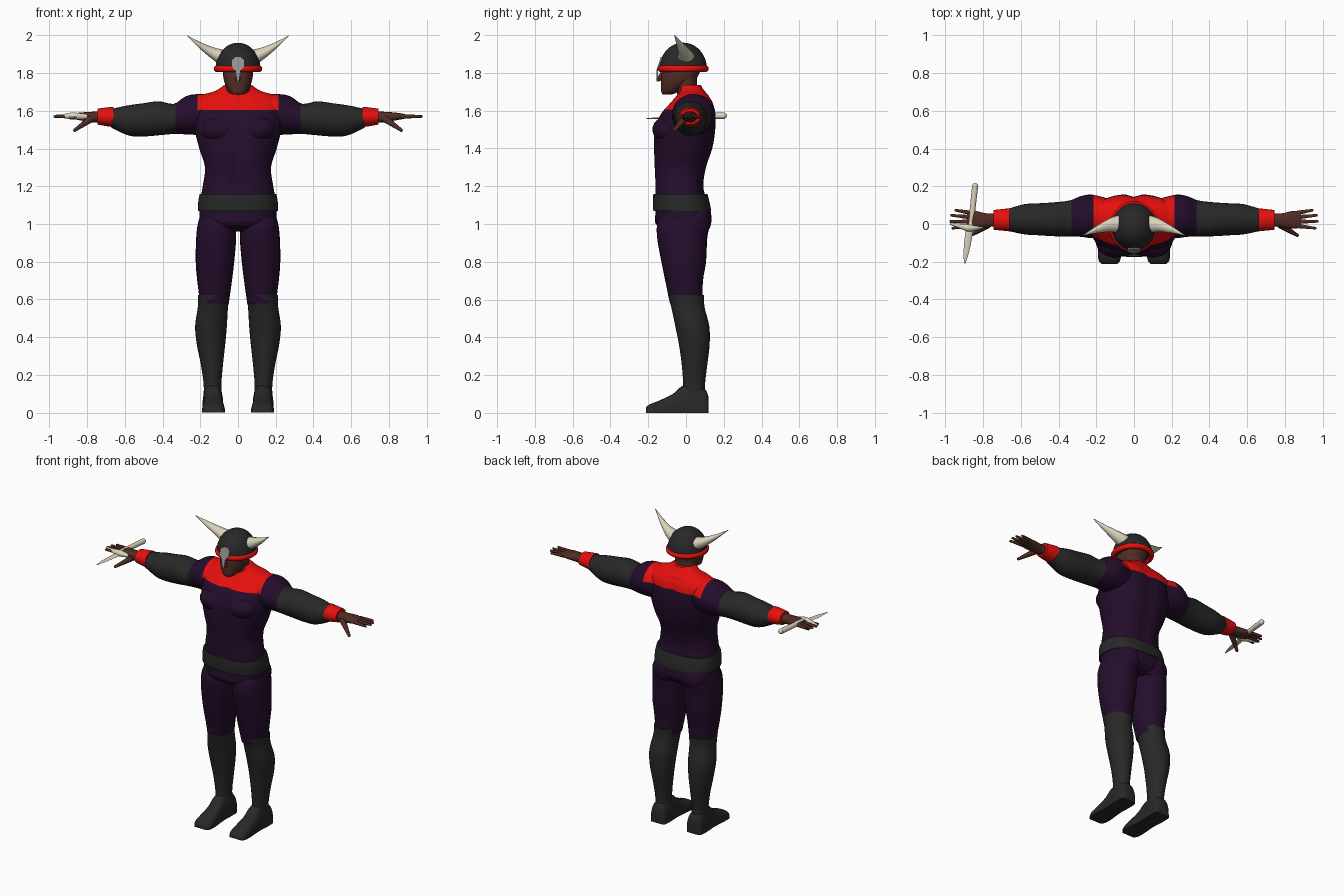
import bpy, bmesh
from math import sin, cos, pi, radians, copysign, exp
from mathutils import Vector

if "Cube" in bpy.data.objects:
    bpy.data.objects.remove(bpy.data.objects["Cube"])


def material(name, r, g, b):
    m = bpy.data.materials.new(name)
    m.use_nodes = True
    m.diffuse_color = (r, g, b, 1)
    bsdf = m.node_tree.nodes["Principled BSDF"]
    bsdf.inputs["Base Color"].default_value = (r, g, b, 1)
    bsdf.inputs["Roughness"].default_value = 0.8
    return m


PURPLE = material("dark purple cloth", 0.018, 0.004, 0.025)
RED = material("red cloth", 0.8, 0.005, 0.004)
CHARCOAL = material("charcoal leather", 0.021, 0.021, 0.021)
SKIN = material("brown skin", 0.085, 0.025, 0.018)
BONE = material("bone", 0.7, 0.65, 0.5)
STEEL = material("grey steel", 0.3, 0.3, 0.3)


def finish(name, bm, mats, cuts=(), paint=None, angle=50):
    """Cut along colour borders, colour the faces and make the object."""
    for co, no in cuts:
        bmesh.ops.bisect_plane(bm, geom=bm.verts[:] + bm.edges[:] + bm.faces[:],
                               plane_co=co, plane_no=no)
    bmesh.ops.recalc_face_normals(bm, faces=bm.faces[:])
    if paint:
        for f in bm.faces:
            f.material_index = paint(f.calc_center_median())
    me = bpy.data.meshes.new(name)
    bm.to_mesh(me)
    bm.free()
    for m in mats:
        me.materials.append(m)
    me.shade_smooth()
    me.set_sharp_from_angle(angle=radians(angle))
    ob = bpy.data.objects.new(name, me)
    bpy.context.collection.objects.link(ob)
    return ob


def spline(rows, steps):
    """Catmull-Rom interpolation through rows of numbers."""
    out = []
    for i in range(len(rows) - 1):
        quad = rows[max(i - 1, 0)], rows[i], rows[i + 1], rows[min(i + 2, len(rows) - 1)]
        for k in range(steps):
            t = k / steps
            out.append([b + t * (c - a) / 2 + t * t * (a - 2.5 * b + 2 * c - d / 2)
                        + t ** 3 * (3 * b - a - 3 * c + d) / 2 for a, b, c, d in zip(*quad)])
    return out + [list(rows[-1])]


def loft(name, axis, rows, mats, side=1, n=28, power=2.0, steps=4, shape=None, **kw):
    """Skin rounded sections: (position, centre a, centre b, radius a, radius b)."""
    bm = bmesh.new()
    rings = []
    for pos, ca, cb, ra, rb in spline(rows, steps):
        ring = []
        for k in range(n):
            u, v = cos(2 * pi * k / n), sin(2 * pi * k / n)
            p = [ca + ra * copysign(abs(u) ** (2 / power), u),
                 cb + rb * copysign(abs(v) ** (2 / power), v)]
            p.insert("xyz".index(axis), pos)
            p = Vector(shape(*p) if shape else p)
            p.x *= side
            ring.append(bm.verts.new(p))
        rings.append(ring)
    for r, s in zip(rings, rings[1:]):
        for k in range(n):
            bm.faces.new((r[k], r[(k + 1) % n], s[(k + 1) % n], s[k]))
    bm.faces.new(rings[0])
    bm.faces.new(rings[-1])
    return finish(name, bm, mats, **kw)


def taper(name, p, q, r1, r2, mat, side=1):
    """Tapered round bar from p to q with a rounded tip."""
    p, q = Vector(p), Vector(q)
    p.x, q.x = p.x * side, q.x * side
    d = q - p
    bm = bmesh.new()
    geo = bmesh.ops.create_cone(bm, cap_ends=True, segments=10, radius1=r1, radius2=r2, depth=d.length)
    bmesh.ops.rotate(bm, verts=geo["verts"], matrix=d.to_track_quat("Z", "Y").to_matrix())
    bmesh.ops.translate(bm, verts=geo["verts"], vec=(p + q) / 2)
    tip = bmesh.ops.create_uvsphere(bm, u_segments=10, v_segments=6, radius=r2)
    bmesh.ops.translate(bm, verts=tip["verts"], vec=q)
    return finish(name, bm, [mat])


def ellipsoid(name, centre, radii, mat):
    bm = bmesh.new()
    bmesh.ops.create_uvsphere(bm, u_segments=24, v_segments=14, radius=1)
    bmesh.ops.scale(bm, verts=bm.verts[:], vec=radii)
    bmesh.ops.translate(bm, verts=bm.verts[:], vec=centre)
    return finish(name, bm, [mat])


# Colour borders shared by the tunic and the sleeves
YOKE_X, YOKE_Z, SLEEVE_X = 0.215, 1.605, 0.33
yoke_cuts = [((0, 0, YOKE_Z), (0, 0, 1))] + [((s * YOKE_X, 0, 0), (1, 0, 0)) for s in (-1, 1)]


def tunic_paint(c):
    if abs(c.x) > SLEEVE_X:
        return 2
    return int(abs(c.x) < YOKE_X and c.z > YOKE_Z)


def groove(x, y, z):
    """Shallow crease down the chest and the spine."""
    if 1.15 < z < 1.68:
        y *= 1 - 0.1 * exp(-(x / 0.03) ** 2)
    return x, y, z


# Torso
loft("tunic_torso", "z", [
    (0.96, 0, -.01, .08, .09), (1.0, 0, -.015, .19, .145), (1.06, 0, -.015, .205, .147),
    (1.12, 0, -.025, .2, .14), (1.2, 0, -.035, .187, .13), (1.3, 0, -.03, .175, .14),
    (1.4, 0, -.015, .205, .158), (1.5, 0, -.005, .23, .163), (1.58, 0, .01, .235, .147),
    (1.64, 0, .03, .235, .115), (1.68, 0, .035, .2, .085), (1.705, 0, .033, .12, .065),
    (1.735, 0, .02, .075, .058)], [PURPLE, RED], n=48, power=2.4, shape=groove,
    cuts=yoke_cuts, paint=tunic_paint)
loft("belt", "z", [(1.07, 0, -.02, .212, .153), (1.115, 0, -.025, .211, .15),
                   (1.16, 0, -.03, .203, .143)], [CHARCOAL], n=48, power=2.4)

# Neck and head
loft("neck", "z", [(1.68, 0, .015, .078, .06), (1.74, 0, 0, .07, .058),
                   (1.82, 0, 0, .07, .065)], [SKIN])
loft("head", "z", [(1.685, 0, -.1, .025, .022), (1.70, 0, -.085, .045, .046),
                   (1.74, 0, -.058, .067, .074), (1.78, 0, -.035, .078, .097),
                   (1.84, 0, -.02, .08, .105)], [SKIN], power=2.3)
taper("nose", (0, -.125, 1.8), (0, -.142, 1.768), .01, .013, SKIN)

# Helmet
loft("helmet_dome", "z", [(1.82 + .14 * sin(a), 0, -.015, .118 * cos(a) + .001, .125 * cos(a) + .001)
                          for a in [pi / 2 * i / 8 for i in range(9)]], [CHARCOAL], n=36, steps=2)
bpy.ops.mesh.primitive_torus_add(major_segments=40, minor_segments=10, major_radius=.113,
                                 minor_radius=.016, location=(0, -.015, 1.822))
rim = bpy.context.object
rim.name = "helmet_rim"
rim.scale = (1, 1.05, 1.1)
rim.data.materials.append(RED)
rim.data.shade_smooth()

# Face guard: a plate with a nose spike, leaning back with the dome
bm = bmesh.new()
half = [(.015, 1.885), (.034, 1.868), (.034, 1.835), (.014, 1.812), (.005, 1.755)]
outline = half + [(-x, z) for x, z in reversed(half)]
face = bm.faces.new([bm.verts.new((x, -.157 + max(0, z - 1.81) * .32, z)) for x, z in outline])
extra = bmesh.ops.extrude_face_region(bm, geom=[face])["geom"]
bmesh.ops.translate(bm, vec=(0, .009, 0), verts=[v for v in extra if isinstance(v, bmesh.types.BMVert)])
finish("face_guard", bm, [STEEL], angle=20)

for side, tag in ((1, "left_"), (-1, "right_")):
    # Horn
    loft(tag + "horn", "x", [(.08, 0, 1.88, .048, .044), (.13, -.006, 1.902, .036, .034),
                             (.2, -.03, 1.945, .019, .018), (.27, -.06, 1.998, .002, .002)],
         [BONE], side, n=12, steps=3)

    # Chest and seat muscles
    ellipsoid(tag + "chest", (side * .1, -.085, 1.5), (.105, .093, .075), PURPLE)
    ellipsoid(tag + "seat", (side * .1, .055, 1.02), (.095, .08, .09), PURPLE)

    # Arm: purple shoulder, dark sleeve, red cuff
    loft(tag + "sleeve", "x", [
        (.12, .03, 1.575, .1, .11), (.22, .04, 1.58, .115, .108), (.28, .04, 1.575, .108, .1),
        (.34, .03, 1.557, .095, .08), (.42, .025, 1.56, .09, .09), (.5, .025, 1.552, .085, .088),
        (.58, .025, 1.549, .08, .08), (.67, .022, 1.56, .058, .05)],
        [PURPLE, RED, CHARCOAL], side,
        cuts=yoke_cuts + [((side * SLEEVE_X, 0, 0), (1, 0, 0))], paint=tunic_paint)
    loft(tag + "cuff", "x", [(.66, .022, 1.567, .061, .054), (.7, .022, 1.568, .057, .049),
                             (.745, .022, 1.569, .052, .042)], [RED], side)

    # Hand
    loft(tag + "palm", "x", [(.73, .022, 1.567, .034, .03), (.785, .02, 1.567, .037, .027),
                             (.84, .022, 1.57, .047, .02), (.885, .024, 1.57, .043, .012)],
         [SKIN], side, n=16, power=2.4)
    for finger, y0, x1, y1 in (("little", .059, .945, .073), ("ring", .036, .967, .046),
                               ("middle", .012, .972, .014), ("index", -.01, .96, -.022)):
        taper(tag + finger + "_finger", (.865, y0, 1.57), (x1, y1, 1.57), .0125, .007, SKIN, side)
    taper(tag + "thumb", (.775, -.005, 1.56), (.865, -.06, 1.497), .02, .009, SKIN, side)

    # Leg
    loft(tag + "leg", "z", [
        (1.06, .11, -.01, .085, .11), (1.0, .113, -.015, .1, .137), (.92, .116, -.02, .106, .132),
        (.8, .122, -.012, .102, .118), (.7, .124, -.01, .092, .1), (.58, .125, 0, .076, .085)],
        [PURPLE], side, power=2.2)

    # Boot shaft and foot
    loft(tag + "boot", "z", [
        (.625, .128, 0, .084, .096), (.56, .133, .01, .08, .088), (.46, .143, .033, .084, .09),
        (.36, .143, .044, .075, .081), (.25, .138, .045, .058, .067), (.15, .135, .043, .047, .058),
        (.08, .133, .045, .05, .06)], [CHARCOAL], side)
    loft(tag + "foot", "y", [
        (.118, .133, 0, .042, .09), (.1, .133, 0, .054, .125), (.04, .133, 0, .056, .15),
        (-.02, .132, 0, .053, .142), (-.07, .131, 0, .055, .1), (-.14, .13, 0, .061, .066),
        (-.19, .13, 0, .058, .046), (-.212, .13, 0, .042, .03)], [CHARCOAL], side, power=2.8,
        shape=lambda x, y, z: (x, y, max(z, 0)))

# Dagger held in the right hand
taper("dagger_handle", (-.865, -.01, 1.573), (-.842, .2, 1.573), .015, .017, BONE)
loft("dagger_guard", "x", [(-.975, .002, 1.572, .006, .006), (-.92, -.012, 1.572, .013, .012),
                           (-.87, -.02, 1.572, .02, .02), (-.8, -.012, 1.568, .012, .012)],
     [BONE], n=10)
loft("dagger_blade", "y", [(0, -.867, 1.565, .02, .008), (-.09, -.88, 1.562, .019, .006),
                           (-.16, -.89, 1.56, .013, .004), (-.21, -.897, 1.558, .003, .002)],
     [BONE], n=8)
